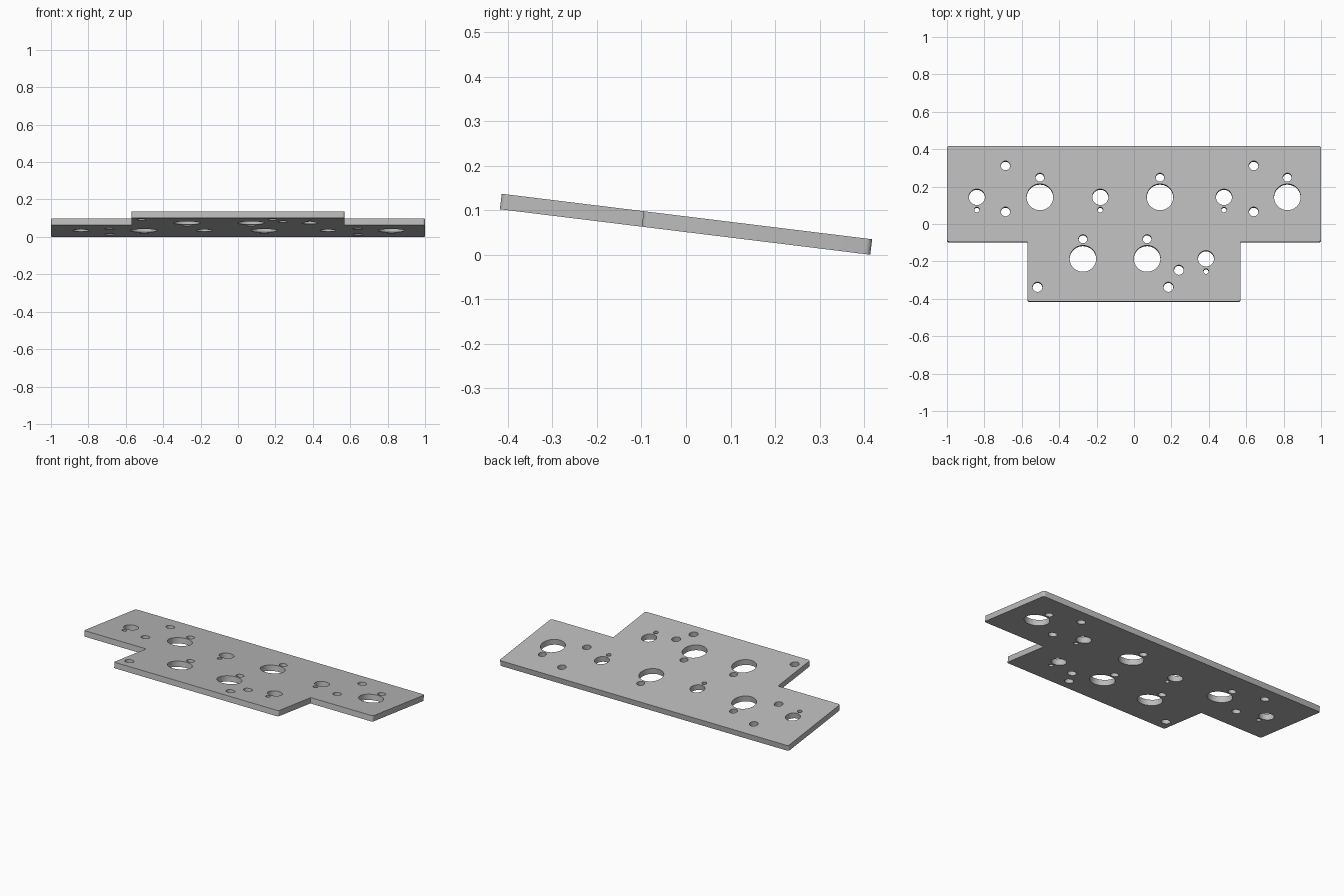
import bpy, bmesh
from math import cos, sin, pi, radians

if "Cube" in bpy.data.objects:
    bpy.data.objects.remove(bpy.data.objects["Cube"], do_unlink=True)

TILT, THICK, HALF_LEN = radians(7), 0.035, 0.419
TAB, STEP, ROUND = 0.57, -0.098, 0.013

steel = bpy.data.materials.new("plate grey")
steel.use_nodes = True
GREY = (0.5, 0.5, 0.5, 1)
steel.diffuse_color = GREY
steel.node_tree.nodes["Principled BSDF"].inputs["Base Color"].default_value = GREY

curve = bpy.data.curves.new("mounting_plate", "CURVE")
curve.dimensions = "2D"
curve.fill_mode = "BOTH"
curve.extrude = THICK / 2


def loop(points):
    s = curve.splines.new("POLY")
    s.points.add(len(points) - 1)
    for p, (x, y) in zip(s.points, points):
        p.co = (x, y, 0, 1)
    s.use_cyclic_u = True


def arc(x, y, r, start, sweep, n):
    return [(x + r * cos(start + sweep * i / n), y + r * sin(start + sweep * i / n))
            for i in range(n + 1)]


def hole(x, y, r):
    loop(arc(x, y / cos(TILT), r, 0, 2 * pi, 40)[:-1])


# T-shaped outline: right half, then its mirror image
def corner(x, y, start):
    return arc(x - ROUND, y - ROUND * (1 if start >= 0 else -1), ROUND, start, pi / 2, 5)


right = (corner(TAB, -HALF_LEN, -pi / 2) + [(TAB, STEP)]
         + corner(1, STEP, -pi / 2) + corner(1, HALF_LEN, 0))
loop(right + [(-x, y) for x, y in reversed(right)])

# Large holes, each with a pilot hole behind it
for x, y in [(-0.503, 0.142), (0.139, 0.142), (0.82, 0.142), (-0.273, -0.187), (0.07, -0.187)]:
    hole(x, y, 0.071)
    hole(x, y + 0.105, 0.023)

# Medium holes, each with a tiny locating hole in front
for x, y in [(-0.84, 0.142), (-0.18, 0.142), (0.481, 0.142), (0.385, -0.187)]:
    hole(x, y, 0.043)
    hole(x, y - 0.068, 0.014)

# Screw holes
for x in (-0.687, 0.64):
    for y in (0.31, 0.064):
        hole(x, y, 0.025)
for x, y in [(0.24, -0.248), (-0.516, -0.339), (0.184, -0.339)]:
    hole(x, y, 0.026)

# Turn the profile into a clean mesh
profile = bpy.data.objects.new("plate_profile", curve)
bpy.context.scene.collection.objects.link(profile)
bpy.context.view_layer.update()
mesh = bpy.data.meshes.new_from_object(profile.evaluated_get(bpy.context.evaluated_depsgraph_get()))
bpy.data.objects.remove(profile, do_unlink=True)

bm = bmesh.new()
bm.from_mesh(mesh)
bmesh.ops.remove_doubles(bm, verts=bm.verts, dist=0.0002)
bmesh.ops.recalc_face_normals(bm, faces=bm.faces)
bm.to_mesh(mesh)
bm.free()

# Place the plate tilted, its rear edge resting on the ground
plate = bpy.data.objects.new("mounting_plate", mesh)
bpy.context.scene.collection.objects.link(plate)
mesh.materials.clear()
mesh.materials.append(steel)
plate.rotation_euler.x = -TILT
plate.location.z = HALF_LEN * sin(TILT) + THICK / 2 * cos(TILT)

bpy.ops.object.select_all(action="DESELECT")
plate.select_set(True)
bpy.context.view_layer.objects.active = plate
bpy.ops.object.shade_smooth_by_angle(angle=radians(30))
